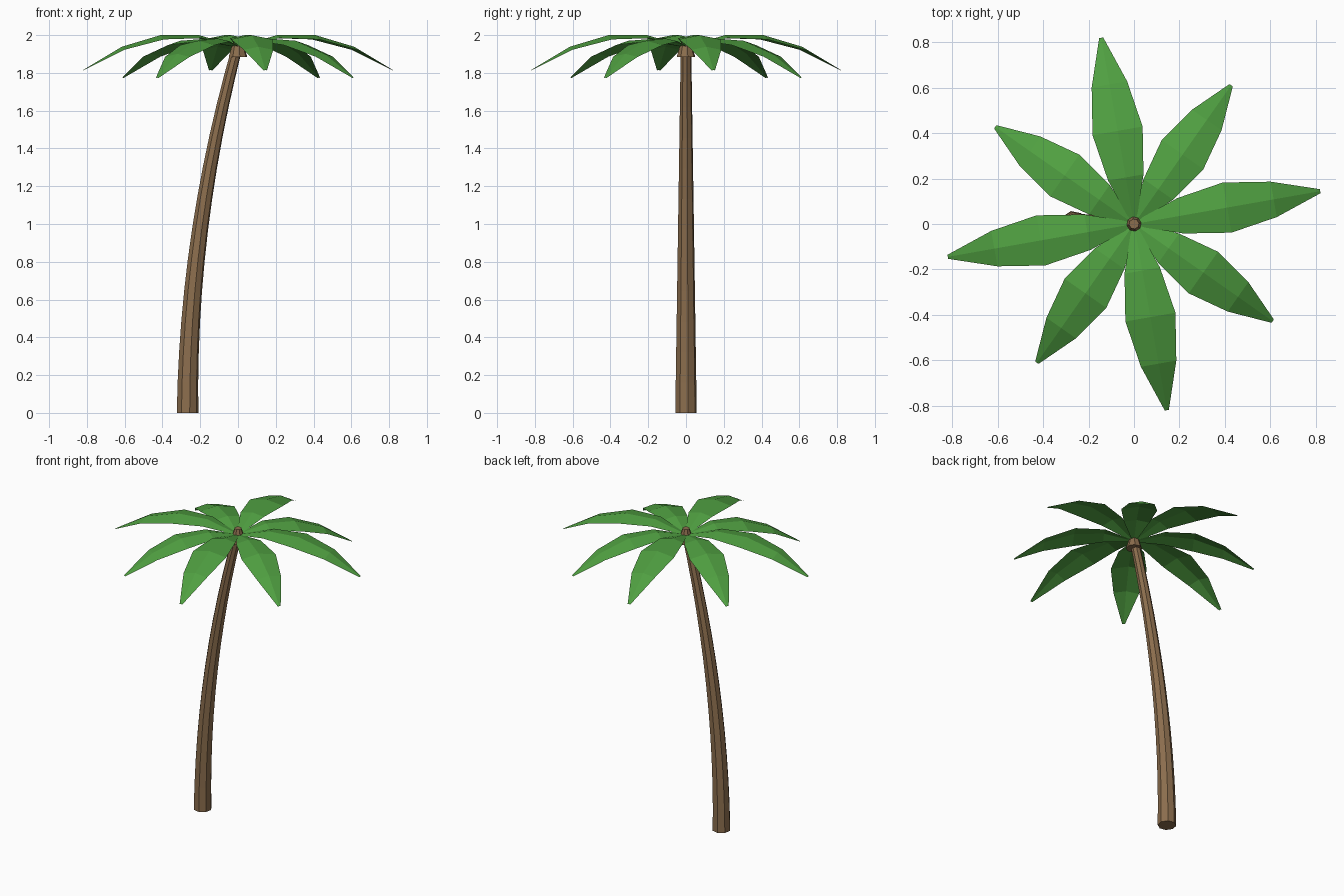
import bpy, bmesh
from math import sin, cos, pi, radians
from mathutils import Vector

if "Cube" in bpy.data.objects:
    bpy.data.objects.remove(bpy.data.objects["Cube"])


def material(name, color):
    m = bpy.data.materials.new(name)
    m.diffuse_color = (*color, 1)
    m.use_nodes = True
    m.node_tree.nodes["Principled BSDF"].inputs["Base Color"].default_value = m.diffuse_color
    return m


bark = material("bark", (0.26, 0.155, 0.075))
leaf_green = material("leaf_green", (0.08, 0.35, 0.053))


def finish(bm, name, mat, normals=True):
    if normals:
        bmesh.ops.recalc_face_normals(bm, faces=bm.faces)
    me = bpy.data.meshes.new(name)
    bm.to_mesh(me)
    bm.free()
    me.materials.append(mat)
    ob = bpy.data.objects.new(name, me)
    bpy.context.collection.objects.link(ob)
    return ob


def tube(name, rings, mat, sides=8):
    """Loft through (centre, tilt angle in xz, radius) rings, capped at both ends."""
    bm = bmesh.new()
    loops = []
    for c, tilt, r in rings:
        u = Vector((cos(tilt), 0, -sin(tilt)))
        v = Vector((0, 1, 0))
        loops.append([bm.verts.new(Vector(c) + r * (u * cos(a) + v * sin(a)))
                      for a in (2 * pi * (k + 0.25) / sides for k in range(sides))])
    for lo, hi in zip(loops, loops[1:]):
        for k in range(sides):
            n = (k + 1) % sides
            bm.faces.new((lo[k], lo[n], hi[n], hi[k]))
    bm.faces.new(loops[0][::-1])
    bm.faces.new(loops[-1])
    return finish(bm, name, mat)


# Leaning trunk: parabolic bend, tapering upward
TOP, N = 1.95, 12
rings = []
for i in range(N + 1):
    t = i / N
    rings.append(((-0.267 + 0.267 * t * t, 0, TOP * t),
                  2 * 0.267 * t / TOP, 0.058 - 0.030 * t))
tube("trunk", rings, bark)

# Tapered crown hub where the fronds meet
tube("crown_hub", [((0, 0, 1.885), 0, 0.05), ((0, 0, 1.98), 0, 0.022)], bark)


# Fronds: arched, creased along the midrib
def frond(name, angle, length, rise, fall):
    d = Vector((cos(angle), sin(angle), 0))
    n = Vector((-sin(angle), cos(angle), 0))
    bm = bmesh.new()
    rows = []
    for i in range(5):
        t = i / 4
        w = max(0.112 * sin(pi * t), 0.009)
        rib = d * length * t + Vector((0, 0, 1.938 + rise * t - fall * t * t))
        drop = Vector((0, 0, 0.2 * w))
        rows.append([bm.verts.new(p) for p in (rib - n * w - drop, rib, rib + n * w - drop)])
    for a, b in zip(rows, rows[1:]):
        for k in range(2):
            bm.faces.new((a[k], b[k], b[k + 1], a[k + 1]))
    return finish(bm, name, leaf_green, normals=False)


for k in range(8):
    ang = radians(10 + 45 * k)
    if k % 2 == 0:
        frond(f"long_frond_{k // 2 + 1}", ang, 0.833, 0.37, 0.493)
    else:
        frond(f"short_frond_{k // 2 + 1}", ang, 0.746, 0.291, 0.454)
